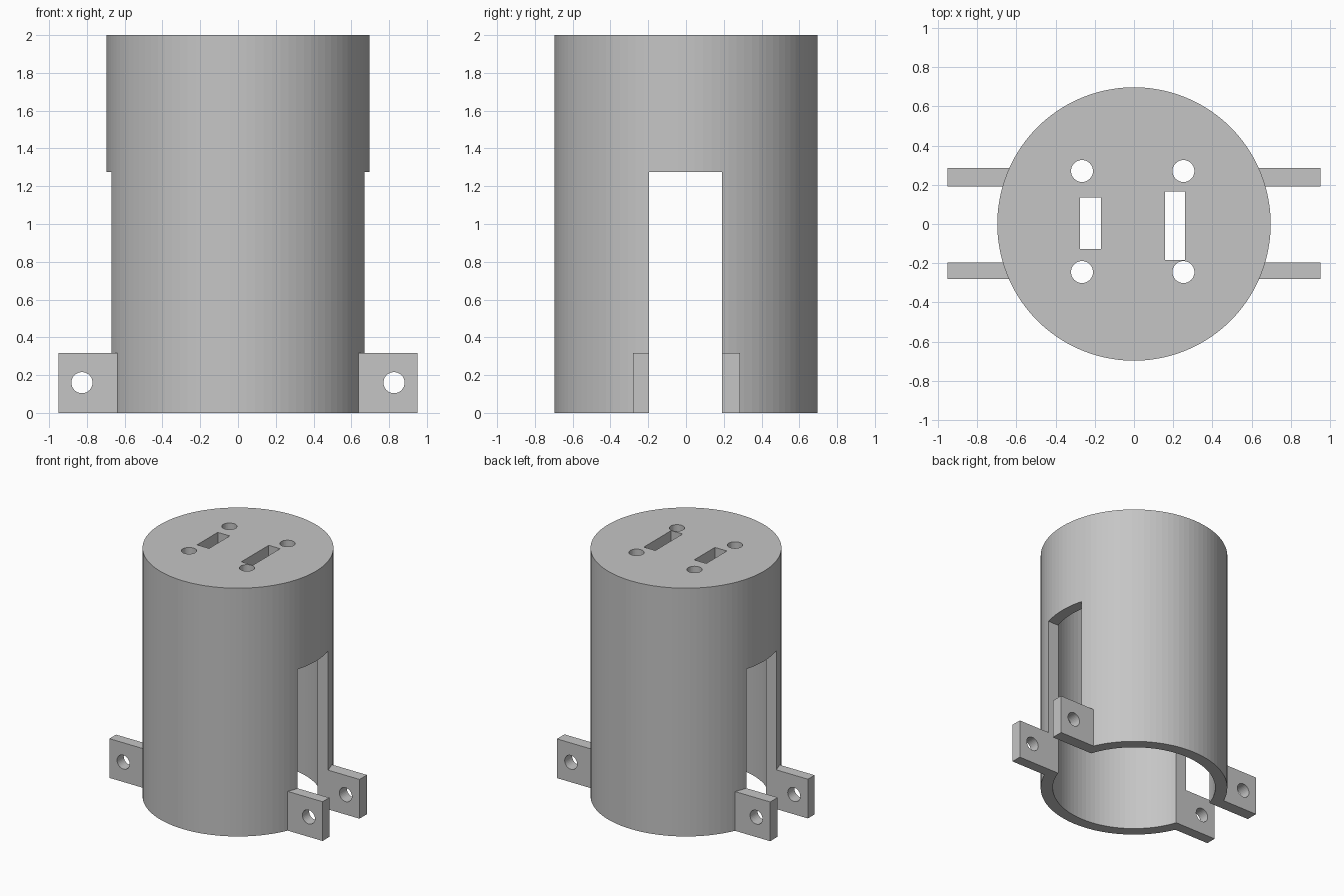
import bpy
import math

cube = bpy.data.objects.get("Cube")
if cube:
    bpy.data.objects.remove(cube, do_unlink=True)

HEIGHT, RADIUS, WALL = 2.0, 0.697, 0.09
SLOT_Y = (-0.195, 0.19)

grey = bpy.data.materials.new("plain grey")
grey.use_nodes = True
grey.diffuse_color = (0.56, 0.56, 0.56, 1)
grey.node_tree.nodes["Principled BSDF"].inputs["Base Color"].default_value = (0.56, 0.56, 0.56, 1)


def box(name, x, y, z):
    """Box spanning three (low, high) ranges."""
    ranges = (x, y, z)
    bpy.ops.mesh.primitive_cube_add(size=1, location=[sum(r) / 2 for r in ranges])
    ob = bpy.context.object
    ob.name = name
    ob.scale = [r[1] - r[0] for r in ranges]
    bpy.ops.object.transform_apply(location=True, rotation=True, scale=True)
    return ob


def rod(name, radius, depth, centre, sides=32, along_y=False):
    """Cylinder along z, or along y."""
    tilt = (math.pi / 2, 0, 0) if along_y else (0, 0, 0)
    bpy.ops.mesh.primitive_cylinder_add(vertices=sides, radius=radius, depth=depth,
                                        location=centre, rotation=tilt)
    ob = bpy.context.object
    ob.name = name
    bpy.ops.object.transform_apply(location=True, rotation=True, scale=True)
    return ob


def combine(target, tool, operation):
    """Apply a boolean and discard the tool object."""
    bpy.context.view_layer.objects.active = target
    mod = target.modifiers.new(operation.title(), 'BOOLEAN')
    mod.operation = operation
    mod.solver = 'EXACT'
    mod.object = tool
    bpy.ops.object.modifier_apply(modifier=mod.name)
    bpy.data.objects.remove(tool, do_unlink=True)


# Outer cylinder
housing = rod("slotted_housing", RADIUS, HEIGHT, (0, 0, HEIGHT / 2), 96)

# Four mounting tabs
for side in (-1, 1):
    x = sorted((side * 0.5, side * 0.95))
    for y in ((-0.28, -0.12), (0.12, 0.285)):
        combine(housing, box("tab", x, y, (0, 0.316)), 'UNION')

# Hollow inside, open at the bottom
depth = HEIGHT - WALL + 0.2
cavity = rod("cavity", RADIUS - WALL, depth, (0, 0, depth / 2 - 0.2), 96)
combine(housing, cavity, 'DIFFERENCE')

# Tall side openings, cut straight through
combine(housing, box("side_opening", (-1.2, 1.2), SLOT_Y, (-0.2, 1.275)), 'DIFFERENCE')

# Bolt holes through the tabs
for side in (-1, 1):
    combine(housing, rod("bolt_hole", 0.056, 1.2, (side * 0.826, 0, 0.16), along_y=True), 'DIFFERENCE')

# Round holes and rectangular windows in the top
for x in (-0.265, 0.252):
    for y in (-0.245, 0.27):
        combine(housing, rod("top_hole", 0.056, 0.5, (x, y, HEIGHT)), 'DIFFERENCE')
for x, y in (((-0.275, -0.168), (-0.128, 0.135)), ((0.158, 0.26), (-0.183, 0.165))):
    combine(housing, box("top_window", x, y, (1.7, 2.2)), 'DIFFERENCE')

housing.data.materials.clear()
housing.data.materials.append(grey)
for face in housing.data.polygons:
    face.material_index = 0
    face.use_smooth = False
